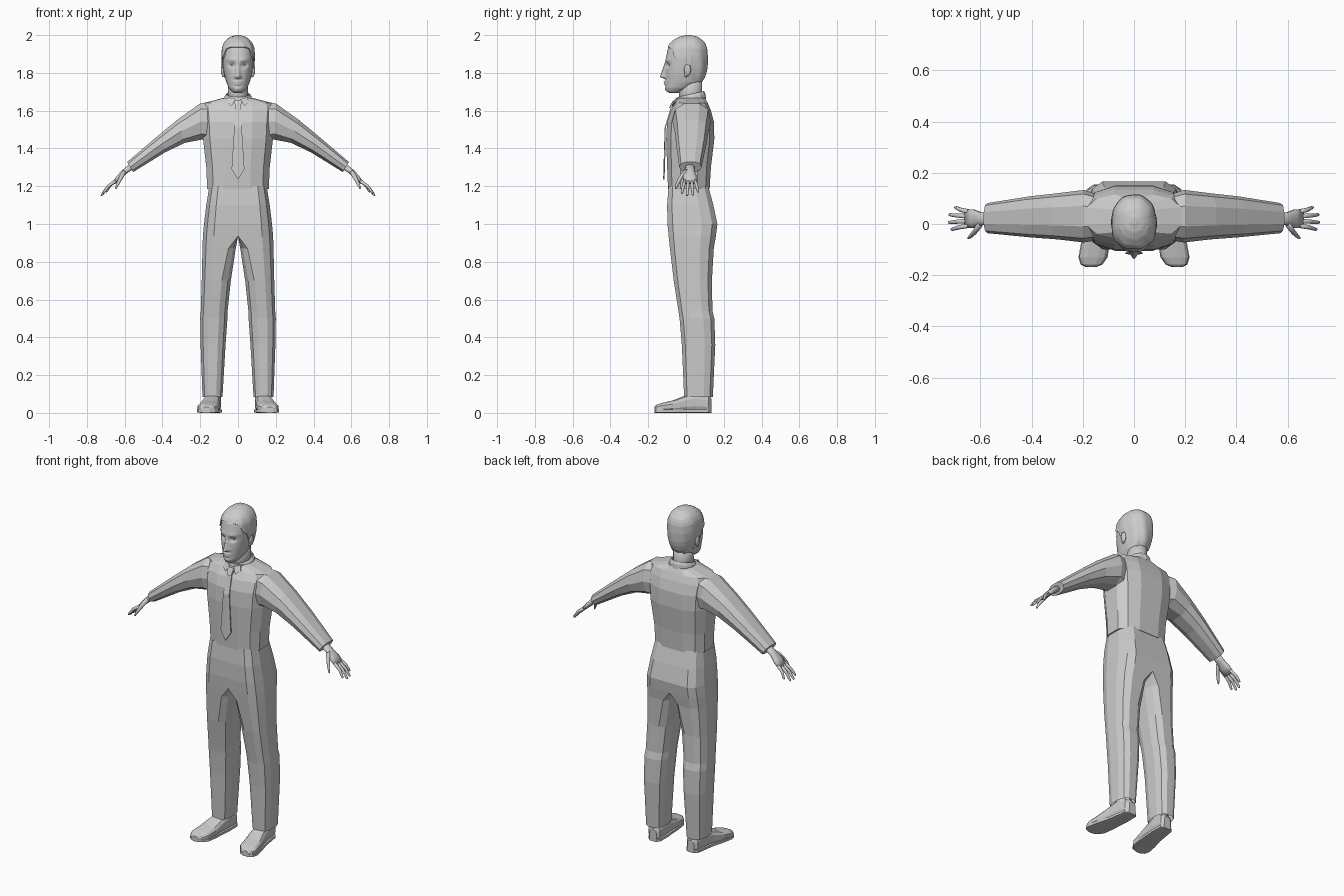
import bpy, bmesh
from math import sin, cos, pi, exp
from mathutils import Vector as V

if "Cube" in bpy.data.objects:
    bpy.data.objects.remove(bpy.data.objects["Cube"])


def unit(n, e):
    """Superellipse section with n corners, stretched to reach +-1."""
    p = []
    for i in range(n):
        a = 2 * pi * (i + 0.5) / n
        c, s = cos(a), sin(a)
        p.append((abs(c) ** e * (1 if c > 0 else -1), abs(s) ** e * (1 if s > 0 else -1)))
    mx, my = max(q[0] for q in p), max(q[1] for q in p)
    return [(x / mx, y / my) for x, y in p]


def ring(c, u, v, n=12, e=0.75):
    return [V(c) + V(u) * a + V(v) * b for a, b in unit(n, e)]


def flat_ring(z, hx, y0, y1, n=12, e=0.75):
    return ring((0, (y0 + y1) / 2, z), (hx, 0, 0), (0, (y1 - y0) / 2, 0), n, e)


def finish(name, bm, mirror=False, smooth=False, thick=0):
    bmesh.ops.recalc_face_normals(bm, faces=bm.faces)
    for f in bm.faces:
        f.smooth = smooth
    me = bpy.data.meshes.new(name)
    bm.to_mesh(me)
    bm.free()
    ob = bpy.data.objects.new(name, me)
    bpy.context.collection.objects.link(ob)
    if thick:
        m = ob.modifiers.new("thickness", 'SOLIDIFY')
        m.thickness = thick
    if mirror:
        ob.modifiers.new("mirror", 'MIRROR')
    return ob


def loft(name, rings, caps=(True, True), **kw):
    """Skin a list of rings; faces lying on the mirror plane are left out."""
    bm = bmesh.new()
    vs = [[bm.verts.new(p) for p in r] for r in rings]
    n = len(vs[0])
    for a, b in zip(vs, vs[1:]):
        for i in range(n):
            q = (a[i], a[(i + 1) % n], b[(i + 1) % n], b[i])
            if any(abs(w.co.x) > 1e-4 for w in q):
                bm.faces.new(q)
    for cap, r in zip(caps, (vs[0], vs[-1])):
        if cap:
            bm.faces.new(r)
    return finish(name, bm, **kw)


def interp(rows, t):
    """Linear lookup in rows keyed by their first value."""
    if t <= rows[0][0]:
        return rows[0][1:]
    for a, b in zip(rows, rows[1:]):
        if t <= b[0]:
            k = (t - a[0]) / (b[0] - a[0])
            return [x + (y - x) * k for x, y in zip(a[1:], b[1:])]
    return rows[-1][1:]


# Shirt body: height, half width, front, back
loft("shirt_body", [flat_ring(*r, e=0.7) for r in (
    (1.185, .163, -.095, .125), (1.30, .168, -.10, .132), (1.45, .185, -.105, .15),
    (1.54, .19, -.10, .148), (1.60, .195, -.08, .132), (1.64, .185, -.055, .115),
    (1.668, .075, -.045, .10))])

# Sleeves: top x z, bottom x z, front, back
sleeve = []
for tx, tz, bx, bz, y0, y1 in (
        (.12, 1.648, .13, 1.43, -.06, .11), (.20, 1.638, .19, 1.447, -.072, .133),
        (.32, 1.553, .28, 1.43, -.06, .12), (.43, 1.462, .385, 1.38, -.052, .108),
        (.587, 1.328, .555, 1.275, -.036, .082)):
    sleeve.append(ring(((tx + bx) / 2, (y0 + y1) / 2, (tz + bz) / 2),
                       ((tx - bx) / 2, 0, (tz - bz) / 2), (0, (y1 - y0) / 2, 0), 10, .8))
loft("sleeve", sleeve, mirror=True)

# Trousers: height, inner, outer, front, back, squareness of the inner side
legs = []
for z, xi, xo, y0, y1, k in (
        (1.20, 0, .152, -.092, .118, 1), (1.10, 0, .168, -.10, .145, 1),
        (1.00, 0, .18, -.098, .166, 1), (.935, 0, .186, -.092, .158, 1),
        (.87, .012, .188, -.085, .147, .3), (.70, .038, .192, -.065, .137, 0),
        (.54, .055, .197, -.04, .14, 0), (.50, .056, .20, -.034, .15, 0),
        (.36, .066, .198, -.022, .155, 0), (.085, .082, .188, -.01, .142, 0)):
    c, h, m, d = (xi + xo) / 2, (xo - xi) / 2, (y0 + y1) / 2, (y1 - y0) / 2
    legs.append([V((c + h * (x + (-1 - x) * k if x < 0 else x), m + d * y, z))
                 for x, y in unit(12, .75)])
loft("trousers", legs, caps=(False, False), mirror=True)

# Shoes and soles: y, centre x, half width, height
shoe = ((.135, .125, .022, .07), (.12, .127, .037, .09), (.05, .132, .043, .105),
        (0, .138, .045, .09), (-.07, .15, .053, .062), (-.13, .16, .054, .048),
        (-.158, .166, .04, .038), (-.168, .168, .018, .028))
loft("shoe", [ring((x, y, .004 + h / 2), (w, 0, 0), (0, 0, h / 2), 12, .7)
              for y, x, w, h in shoe], mirror=True, smooth=False)
loft("sole", [ring((x, y, .01), (w + .003, 0, 0), (0, 0, .01), 8, .4)
              for y, x, w, h in shoe], mirror=True)
loft("ankle", [ring((.132, .068, z), (.036, 0, 0), (0, .05, 0), 10, 1) for z in (.06, .16)],
     mirror=True)

# Hands
def limb(name, pts):
    loft(name, [ring((x, y, z), (.75 * a, 0, .66 * a), (0, b, 0), 8, .9)
                for x, y, z, a, b in pts], mirror=True, smooth=True)


limb("palm", ((.55, .022, 1.315, .018, .024), (.60, .02, 1.277, .015, .025),
              (.627, .02, 1.25, .014, .036), (.658, .021, 1.217, .009, .036)))
for i, (yb, tx, ty, tz) in enumerate(((.048, .70, .064, 1.168), (.03, .722, .036, 1.152),
                                      (.012, .725, .006, 1.15), (-.006, .715, -.021, 1.162))):
    limb("finger_%d" % (i + 1), (
        (.645, yb, 1.23, .009, .009),
        ((.645 + tx) / 2 + .006, (yb + ty) / 2, (1.23 + tz) / 2 + .005, .008, .008),
        (tx - .005, ty, tz + .006, .006, .006), (tx, ty, tz, .003, .003)))
limb("thumb", ((.60, .0, 1.28, .012, .014), (.62, -.028, 1.245, .011, .011),
               (.638, -.047, 1.21, .008, .008), (.648, -.055, 1.187, .004, .004)))

# Neck and collar
loft("neck", [flat_ring(*r, 16, 1) for r in (
    (1.63, .058, -.035, .09), (1.70, .052, -.038, .086), (1.78, .052, -.03, .085))], smooth=True)
loft("collar", [ring((0, .027, z), (w, 0, 0), (0, d, .016), 14, .95) for z, w, d in (
    (1.645, .076, .079), (1.672, .071, .076), (1.688, .06, .068))], caps=(False, False), thick=.006)

# Collar wings and tie: flat outlines of x y z pushed back for thickness
def slab(name, pts, depth, mirror=True):
    bm = bmesh.new()
    n = len(pts)
    f = [bm.verts.new(p) for p in pts]
    b = [bm.verts.new((x, y + depth, z)) for x, y, z in pts]
    bm.faces.new(f)
    bm.faces.new(b[::-1])
    for i in range(n):
        j = (i + 1) % n
        if abs(pts[i][0]) + abs(pts[j][0]) > 1e-4:
            bm.faces.new((f[i], f[j], b[j], b[i]))
    return finish(name, bm, mirror=mirror)


slab("collar_wing", [(.012, -.06, 1.66), (.05, -.045, 1.672), (.058, -.06, 1.645),
                     (.034, -.075, 1.625)], .006)
slab("tie_knot", [(0, -.068, 1.655), (.02, -.068, 1.655), (.014, -.088, 1.615), (0, -.09, 1.615)], .02)
slab("tie_top", [(0, -.08, 1.62), (.014, -.08, 1.62), (.02, -.113, 1.51), (0, -.113, 1.51)], .006)
slab("tie_blade", [(0, -.113, 1.51), (.02, -.113, 1.51), (.034, -.117, 1.29), (0, -.121, 1.235)], .006)

# Head surface: height, half width, front, back
HEAD = ((1.693, .02, -.085, -.04), (1.70, .032, -.10, -.02), (1.72, .049, -.108, .03),
        (1.75, .062, -.108, .08), (1.79, .073, -.108, .098), (1.83, .079, -.108, .106),
        (1.88, .083, -.106, .108), (1.93, .08, -.096, .105), (1.955, .07, -.08, .094),
        (1.975, .054, -.055, .075), (1.987, .035, -.03, .055), (1.993, .01, 0, .025))


def skull(a, z, grow=1.0):
    w, y0, y1 = interp(HEAD, z)
    c, s = cos(a), sin(a)
    sg = lambda t: abs(t) ** .9 * (1 if t > 0 else -1)
    return V((w * sg(c) * grow, (y0 + y1) / 2 + (y1 - y0) / 2 * sg(s) * grow, z))


def bump(p, x, z, wx, wz):
    return exp(-((abs(p.x) - x) / wx) ** 2 - ((p.z - z) / wz) ** 2)


def face(p):
    if p.y < -.03:
        rise = interp(((1.765, 0), (1.779, 1), (1.79, .85), (1.845, .25), (1.87, 0)), p.z)[0]
        width = .008 + .006 * max(0, min(1, (1.81 - p.z) / .03))
        p.y -= .031 * rise * exp(-(p.x / width) ** 2)
        p.y += .014 * bump(p, .031, 1.84, .017, .013)
        p.y -= .005 * bump(p, .03, 1.868, .022, .009)
        p.y -= .010 * (bump(p, 0, 1.753, .02, .005) + bump(p, 0, 1.741, .017, .005))
        p.y -= .005 * bump(p, 0, 1.712, .02, .01)
    return p


N = 64
ang = [2 * pi * i / N for i in range(N)]
loft("head", [[face(skull(a, 1.693 + .3 * k / 70)) for a in ang] for k in range(71)], smooth=True)

# Hair: each strand column runs from the hairline to the crown
LINE = ((-.10, 1.938), (-.075, 1.925), (-.06, 1.885), (-.03, 1.865), (-.012, 1.82),
        (.0, 1.845), (.025, 1.84), (.035, 1.775), (.10, 1.745))
hair = []
for k in range(15):
    t = k / 14
    row = []
    for a in ang:
        z0 = interp(LINE, skull(a, 1.86).y)[0]
        z = z0 + (1.993 - z0) * sin(t * pi / 2)
        p = skull(a, z, 1.075 + .02 * sin(9 * a + 5 * t) * (1 - t))
        p.z += .007 * t
        row.append(p)
    hair.append(row)
loft("hair", hair, caps=(False, True), thick=.008)


# Eyes and ears
def ball(name, loc, size):
    bm = bmesh.new()
    bmesh.ops.create_uvsphere(bm, u_segments=14, v_segments=10, radius=1)
    for v in bm.verts:
        v.co = V(loc) + V([a * b for a, b in zip(v.co, size)])
    return finish(name, bm, mirror=True, smooth=True)


ball("eye", (.031, -.078, 1.841), (.014, .012, .009))
ball("ear", (.081, .008, 1.815), (.010, .018, .032))
ball("ear_lobe", (.078, .0, 1.79), (.008, .009, .012))
